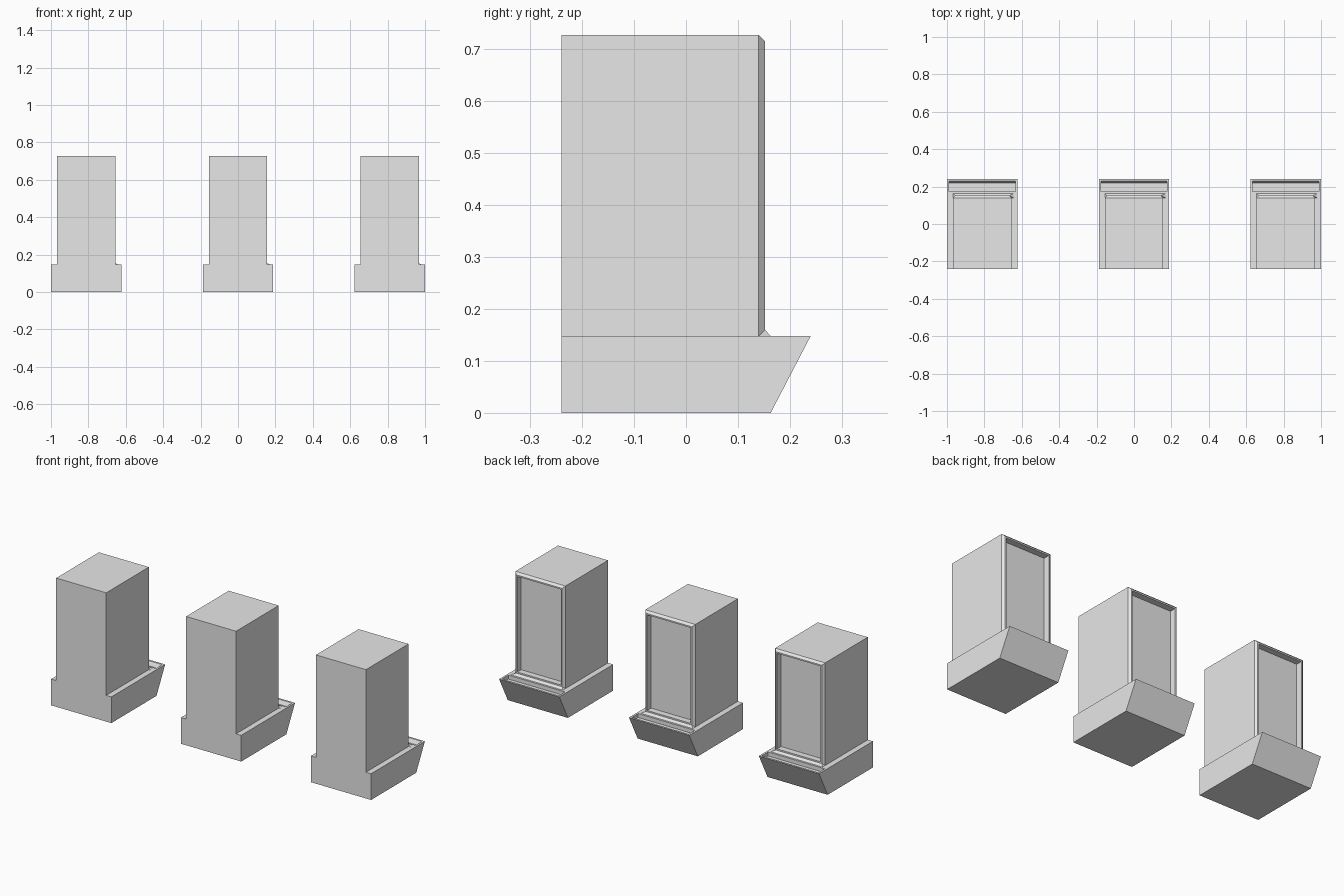
import bpy
import bmesh
from mathutils import Vector

if "Cube" in bpy.data.objects:
    bpy.data.objects.remove(bpy.data.objects["Cube"], do_unlink=True)

grey = bpy.data.materials.new("light grey")
grey.use_nodes = True
grey.diffuse_color = (0.8, 0.8, 0.8, 1)
grey.node_tree.nodes["Principled BSDF"].inputs["Base Color"].default_value = (0.8, 0.8, 0.8, 1)

FRONT, BACK = -0.24, 0.14
LEDGE, TOP = 0.148, 0.727
BODY_HALF, BASE_HALF = 0.156, 0.188
BEVEL = 0.012


def prism(profile, half):
    """Extrude a (y, z) profile along x."""
    bm = bmesh.new()
    face = bm.faces.new([bm.verts.new((-half, y, z)) for y, z in profile])
    ext = bmesh.ops.extrude_face_region(bm, geom=[face])["geom"]
    bmesh.ops.translate(bm, vec=(2 * half, 0, 0),
                        verts=[v for v in ext if isinstance(v, bmesh.types.BMVert)])
    bmesh.ops.recalc_face_normals(bm, faces=bm.faces)
    return bm


def inset(bm, face, width, move):
    """Inset a face, then shift the inner face."""
    bmesh.ops.inset_region(bm, faces=[face], thickness=width, use_even_offset=True)
    bmesh.ops.translate(bm, vec=move, verts=face.verts)


def sink(bm, face, move):
    """Push a face along a vector, leaving walls behind."""
    ext = bmesh.ops.extrude_discrete_faces(bm, faces=[face])["faces"][0]
    bmesh.ops.translate(bm, vec=move, verts=ext.verts)
    return ext


def finish(bm, name, x):
    mesh = bpy.data.meshes.new(name)
    bm.to_mesh(mesh)
    bm.free()
    mesh.materials.append(grey)
    obj = bpy.data.objects.new(name, mesh)
    obj.location.x = x
    bpy.context.collection.objects.link(obj)


def facing(bm, direction):
    return [f for f in bm.faces if f.normal.dot(Vector(direction)) > 0.99]


def planter_base(x):
    # Sloped base with a shallow trough along its back ledge
    bm = prism([(FRONT, 0), (0.163, 0), (0.24, LEDGE), (FRONT, LEDGE)], BASE_HALF)
    bmesh.ops.bisect_plane(bm, geom=bm.verts[:] + bm.edges[:] + bm.faces[:],
                           plane_co=(0, 0.163, 0), plane_no=(0, 1, 0))
    bm.normal_update()
    ledge = max(facing(bm, (0, 0, 1)), key=lambda f: f.calc_center_median().y)
    inset(bm, ledge, 0.011, (0, 0, 0))
    floor = sink(bm, ledge, (0, 0, -0.022))
    for v in floor.verts:
        if v.co.y > 0.2:
            v.co.y -= 0.011
    finish(bm, "planter_base", x)


def tower(x):
    # Tall block with a bevelled window frame and recessed pane
    bm = prism([(FRONT, LEDGE), (BACK, LEDGE), (BACK, TOP), (FRONT, TOP)], BODY_HALF)
    bm.normal_update()
    pane = facing(bm, (0, 1, 0))[0]
    inset(bm, pane, BEVEL, (0, BEVEL, 0))
    inset(bm, pane, 0.008, (0, 0, 0))
    sink(bm, pane, (0, -0.035, 0))
    bm.normal_update()
    bmesh.ops.delete(bm, geom=[f for f in facing(bm, (0, 0, -1))
                               if f.calc_center_median().z < LEDGE + 0.001], context="FACES")
    finish(bm, "window_tower", x)


def sill(x):
    # Small sloping sill, slightly longer at one end
    bm = prism([(BACK, LEDGE), (0.163, LEDGE), (BACK + BEVEL, LEDGE + BEVEL)], BODY_HALF)
    for v in bm.verts:
        if v.co.x > 0 and v.co.z < LEDGE + 0.001:
            v.co.x += BEVEL
        elif v.co.z > LEDGE + 0.001:
            v.co.x *= 1 - BEVEL / BODY_HALF
    finish(bm, "window_sill", x)


for centre in (-0.811, 0, 0.811):
    planter_base(centre)
    tower(centre)
    sill(centre)
